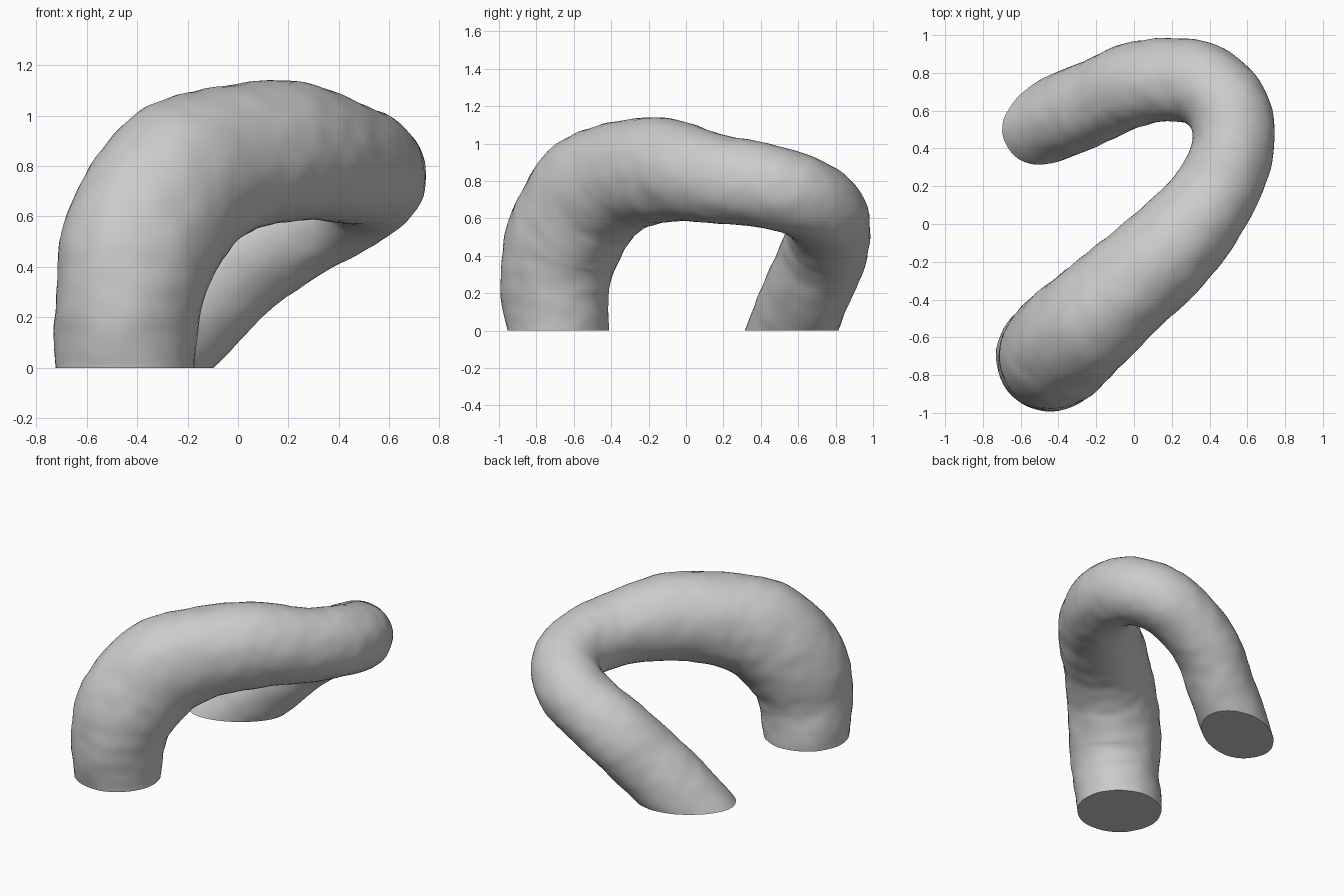
import bpy, bmesh, math
from mathutils import Vector, noise

cube = bpy.data.objects.get("Cube")
if cube:
    bpy.data.objects.remove(cube, do_unlink=True)

SIDES, STEPS = 48, 12

# Centre line: x, y, z, sideways radius, upright radius
PATH = [
    (-0.45, -0.68, -0.20, 0.26, 0.26),
    (-0.45, -0.685, 0.02, 0.275, 0.275),
    (-0.435, -0.70, 0.25, 0.28, 0.30),
    (-0.39, -0.655, 0.48, 0.295, 0.33),
    (-0.25, -0.525, 0.71, 0.29, 0.335),
    (-0.04, -0.335, 0.825, 0.275, 0.30),
    (0.20, -0.12, 0.855, 0.26, 0.28),
    (0.41, 0.13, 0.82, 0.23, 0.24),
    (0.52, 0.39, 0.78, 0.22, 0.225),
    (0.50, 0.60, 0.725, 0.22, 0.22),
    (0.37, 0.735, 0.64, 0.22, 0.22),
    (0.18, 0.765, 0.535, 0.225, 0.215),
    (-0.02, 0.73, 0.40, 0.235, 0.215),
    (-0.20, 0.65, 0.215, 0.235, 0.215),
    (-0.41, 0.56, 0.0, 0.235, 0.215),
    (-0.62, 0.47, -0.27, 0.235, 0.215),
]


def spline(points):
    """Smooth curve through the points, carrying the radii along."""
    pts = [Vector(p) for p in points]
    ends = [pts[0] * 2 - pts[1]] + pts + [pts[-1] * 2 - pts[-2]]
    out = []
    for a, b, c, d in zip(ends, ends[1:], ends[2:], ends[3:]):
        for i in range(STEPS):
            t = i / STEPS
            out.append((b * 2 + (c - a) * t + (a * 2 - b * 5 + c * 4 - d) * t ** 2
                        + (b * 3 - a - c * 3 + d) * t ** 3) / 2)
    return out + [pts[-1]]


# Sweep an oval cross-section along the centre line
samples = spline(PATH)
centres = [Vector(s[:3]) for s in samples]
side = Vector((1, -1, 0)).normalized()
bm = bmesh.new()
rings = []
for i, (s, c) in enumerate(zip(samples, centres)):
    tangent = (centres[min(i + 1, len(centres) - 1)] - centres[max(i - 1, 0)]).normalized()
    side = (side - tangent * side.dot(tangent)).normalized()
    upright = side.cross(tangent)
    ring = []
    for k in range(SIDES):
        a = math.tau * k / SIDES
        ray = side * math.cos(a) * s[3] + upright * math.sin(a) * s[4]
        # Gentle lumps and finer wrinkles
        p = c + ray
        lump = 0.03 * noise.noise(p * 4) + 0.02 * noise.noise(p * 11)
        ring.append(bm.verts.new(p + ray * lump))
    rings.append(ring)
for r, q in zip(rings, rings[1:]):
    for k in range(SIDES):
        n = (k + 1) % SIDES
        bm.faces.new((r[k], r[n], q[n], q[k]))

# Cut both feet flat on the ground and close them
bmesh.ops.bisect_plane(bm, geom=bm.verts[:] + bm.edges[:] + bm.faces[:],
                       plane_co=(0, 0, 0), plane_no=(0, 0, 1), clear_inner=True)
bmesh.ops.holes_fill(bm, edges=[e for e in bm.edges if e.is_boundary], sides=0)
bmesh.ops.recalc_face_normals(bm, faces=bm.faces[:])

mesh = bpy.data.meshes.new("bent_tube")
bm.to_mesh(mesh)
bm.free()
tube = bpy.data.objects.new("bent_tube", mesh)
bpy.context.collection.objects.link(tube)

# Plain grey surface
grey = bpy.data.materials.new("plain_grey")
grey.use_nodes = True
colour = (0.6, 0.6, 0.6, 1)
grey.diffuse_color = colour
grey.node_tree.nodes["Principled BSDF"].inputs["Base Color"].default_value = colour
mesh.materials.append(grey)

bpy.ops.object.select_all(action="DESELECT")
tube.select_set(True)
bpy.context.view_layer.objects.active = tube
bpy.ops.object.shade_smooth_by_angle(angle=math.radians(40))
